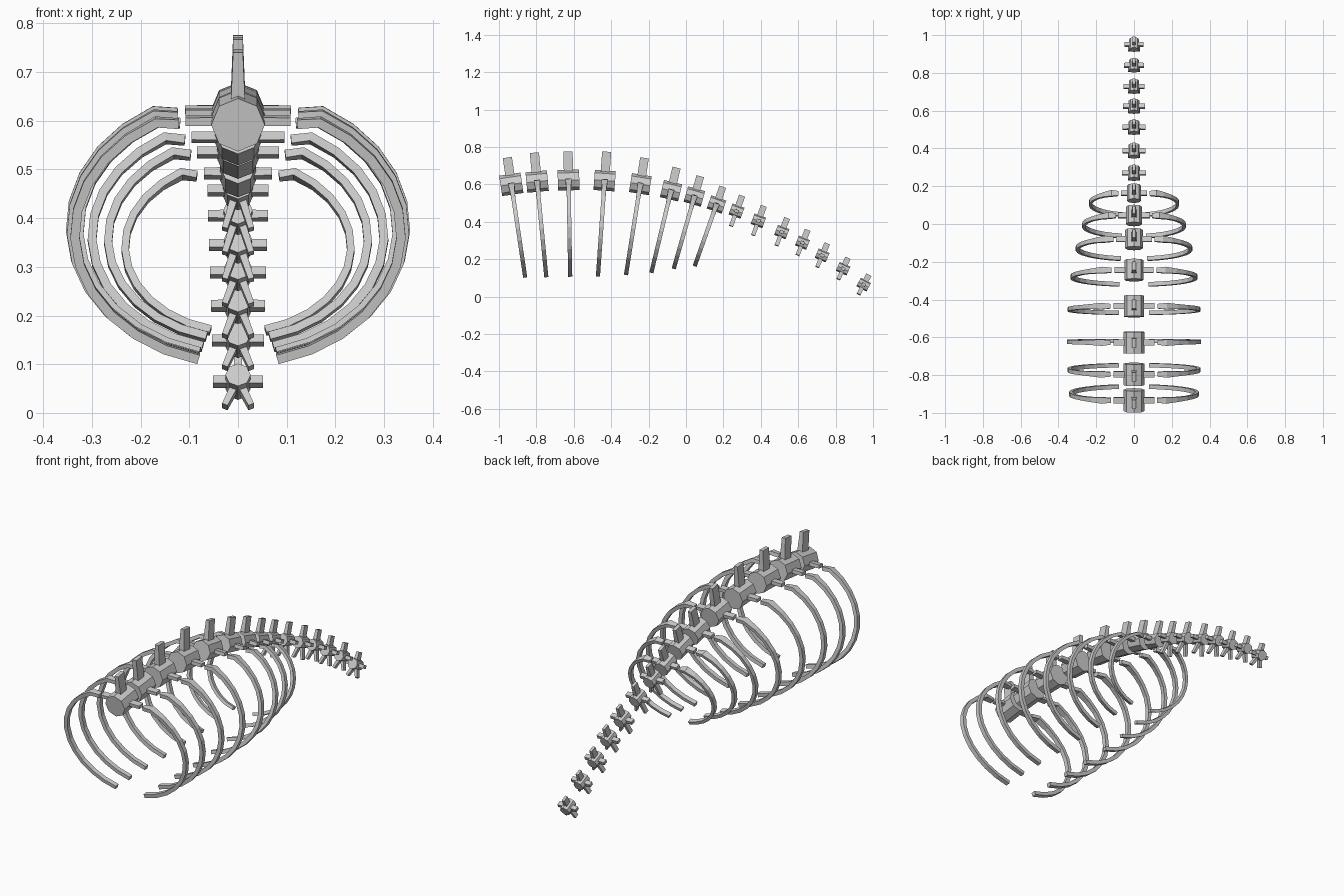
import bpy, bmesh
from math import radians, sin, cos, pi
from mathutils import Matrix, Vector

if "Cube" in bpy.data.objects:
    bpy.data.objects.remove(bpy.data.objects["Cube"])

# y, z, tilt, body radius, body length, process half span, spine height, rib half width (0 = tail)
VERTS = [
    (-.934, .600, 8.5, .055, .115, .108, .145, .335),
    (-.796, .615, 5.5, .055, .115, .108, .155, .342),
    (-.628, .623, 1, .055, .115, .109, .153, .344),
    (-.435, .620, -4, .054, .112, .108, .155, .342),
    (-.244, .601, -9, .051, .107, .104, .142, .327),
    (-.080, .566, -13.5, .047, .100, .096, .127, .300),
    (.045, .535, -16, .043, .095, .084, .113, .267),
    (.163, .492, -19.5, .037, .085, .070, .101, .232),
    (.270, .457, -20, .031, .068, .063, .088, 0),
    (.387, .405, -20, .030, .066, .062, .085, 0),
    (.512, .345, -21, .029, .065, .060, .080, 0),
    (.623, .288, -22, .028, .064, .058, .074, 0),
    (.728, .220, -23, .027, .063, .055, .070, 0),
    (.840, .149, -24, .026, .062, .053, .064, 0),
    (.950, .064, -28, .026, .061, .051, .060, 0),
]


def loft(bm, rings):
    """Skin a closed tube through equal-sized rings of points."""
    rows = [[bm.verts.new(p) for p in ring] for ring in rings]
    n = len(rows[0])
    for a, b in zip(rows, rows[1:]):
        for i in range(n):
            j = (i + 1) % n
            bm.faces.new((a[i], a[j], b[j], b[i]))
    bm.faces.new(rows[0][::-1])
    bm.faces.new(rows[-1])


def bar(bm, p, q, w0, w1, depth):
    """Four-sided bar in the xz plane, from p to q, with end half widths and half depth."""
    d = Vector((q[0] - p[0], 0, q[1] - p[1])).normalized()
    n = Vector((d.z, 0, -d.x))
    y = Vector((0, depth, 0))
    rings = []
    for (x, z), w in ((p, w0), (q, w1)):
        c = Vector((x, 0, z))
        rings.append([c + n * w + y, c - n * w + y, c - n * w - y, c + n * w - y])
    loft(bm, rings)


def finish(bm, name, matrix):
    bmesh.ops.recalc_face_normals(bm, faces=bm.faces)
    me = bpy.data.meshes.new(name)
    bm.to_mesh(me)
    bm.free()
    ob = bpy.data.objects.new(name, me)
    ob.matrix_world = matrix
    bpy.context.collection.objects.link(ob)


def rib(bm, a, side):
    """Elliptical rib hanging beside the vertebra, box section, broader head."""
    pts = [Vector((.363 * a, 0, -.006))]
    for i in range(12):
        t = radians(60 - 136 * i / 11)
        pts.append(Vector((a * cos(t), 0, -.7 * a + .8 * a * sin(t))))
    thick = .0035 + .018 * a
    rings = []
    for i, p in enumerate(pts):
        d = (pts[min(i + 1, len(pts) - 1)] - pts[max(i - 1, 0)]).normalized()
        n = Vector((d.z, 0, -d.x)) * thick
        y = Vector((0, {0: .012, 1: .017, 2: .013}.get(i, .011), 0))
        ring = [p + n + y, p - n + y, p - n - y, p + n - y]
        rings.append([Vector((v.x * side, v.y, v.z)) for v in ring])
    loft(bm, rings)


for k, (y, z, tilt, r, length, span, h, a) in enumerate(VERTS, 1):
    m = Matrix.Translation((0, y, z)) @ Matrix.Rotation(radians(tilt), 4, 'X')

    # octagonal vertebra body
    bm = bmesh.new()
    loft(bm, [[(r * sin(i * pi / 4), s * length / 2, r * cos(i * pi / 4)) for i in range(8)]
              for s in (-1, 1)])
    finish(bm, f"vertebra_body_{k:02d}", m)

    # upright spine
    bm = bmesh.new()
    bar(bm, (0, r * .6), (0, h), .005 + .18 * r, .004 + .11 * r, .007 + .32 * r)
    finish(bm, f"neural_spine_{k:02d}", m)

    # side processes
    bm = bmesh.new()
    for s in (-1, 1):
        bar(bm, (s * r * .5, 0), (s * span, 0), .009, .0085, .007 + .16 * r)
    finish(bm, f"side_processes_{k:02d}", m)

    # forked chevron below each tail vertebra
    if not a:
        bm = bmesh.new()
        for s in (-1, 1):
            bar(bm, (s * .007, -r * .5), (s * .027, -h * .97), .008, .006, .011)
        finish(bm, f"tail_chevron_{k:02d}", m)

    # rib pair
    else:
        for s, side in ((-1, "left"), (1, "right")):
            bm = bmesh.new()
            rib(bm, a, s)
            finish(bm, f"rib_{side}_{k:02d}", m)
